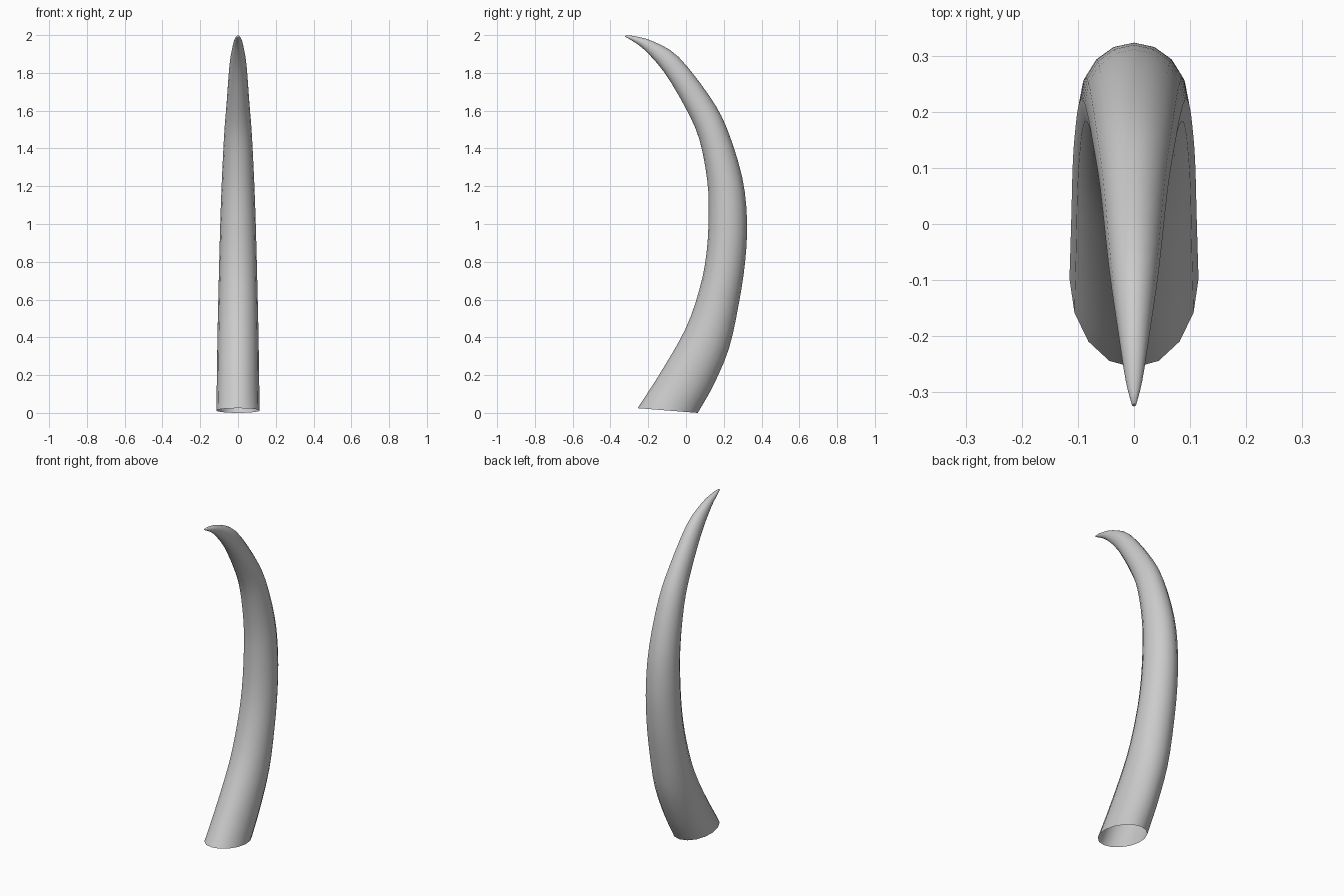
import bpy, bmesh, math
from mathutils import Vector

if "Cube" in bpy.data.objects:
    bpy.data.objects.remove(bpy.data.objects["Cube"])

SIDES = 16
STEPS = 3

# Horn rings: inner-curve y, z, outer-curve y, z, half width in x
rings = [Vector(r) for r in (
    (-.256, .025, .062, .0, .115),
    (-.14, .205, .142, .14, .112),
    (-.005, .44, .227, .34, .109),
    (.07, .65, .28, .58, .104),
    (.108, .84, .313, .80, .099),
    (.12, 1.05, .323, 1.02, .093),
    (.112, 1.235, .297, 1.25, .085),
    (.07, 1.45, .215, 1.51, .073),
    (0, 1.61, .122, 1.68, .06),
    (-.113, 1.80, -.04, 1.885, .045),
    (-.22, 1.922, -.17, 1.965, .028),
    (-.29, 1.973, -.266, 1.993, .015),
    (-.325, 1.992, -.318, 1.999, .004),
)]


def spline(a, b, c, d, t):
    """Catmull-Rom blend between b and c."""
    return 0.5 * (2 * b + (c - a) * t + (2 * a - 5 * b + 4 * c - d) * t**2
                  + (3 * b - a - 3 * c + d) * t**3)


# Smooth the rings along the length
padded = [2 * rings[0] - rings[1]] + rings + [2 * rings[-1] - rings[-2]]
sections = [spline(*padded[i:i + 4], k / STEPS)
            for i in range(len(rings) - 1) for k in range(STEPS)] + [rings[-1]]

# Loft the horn, open at the base and closed at the tip
bm = bmesh.new()
loops = []
for iy, iz, oy, oz, w in sections:
    mid = Vector((0, (iy + oy) / 2, (iz + oz) / 2))
    half = Vector((0, (oy - iy) / 2, (oz - iz) / 2))
    loop = []
    for s in range(SIDES):
        a = 2 * math.pi * s / SIDES
        loop.append(bm.verts.new(mid + half * math.cos(a) + Vector((-w * math.sin(a), 0, 0))))
    loops.append(loop)
for lo, hi in zip(loops, loops[1:]):
    for s in range(SIDES):
        n = (s + 1) % SIDES
        bm.faces.new((lo[s], lo[n], hi[n], hi[s]))
bm.faces.new(loops[-1])
for f in bm.faces:
    f.smooth = True

mesh = bpy.data.meshes.new("horn")
bm.to_mesh(mesh)
bm.free()
horn = bpy.data.objects.new("horn", mesh)
bpy.context.collection.objects.link(horn)
